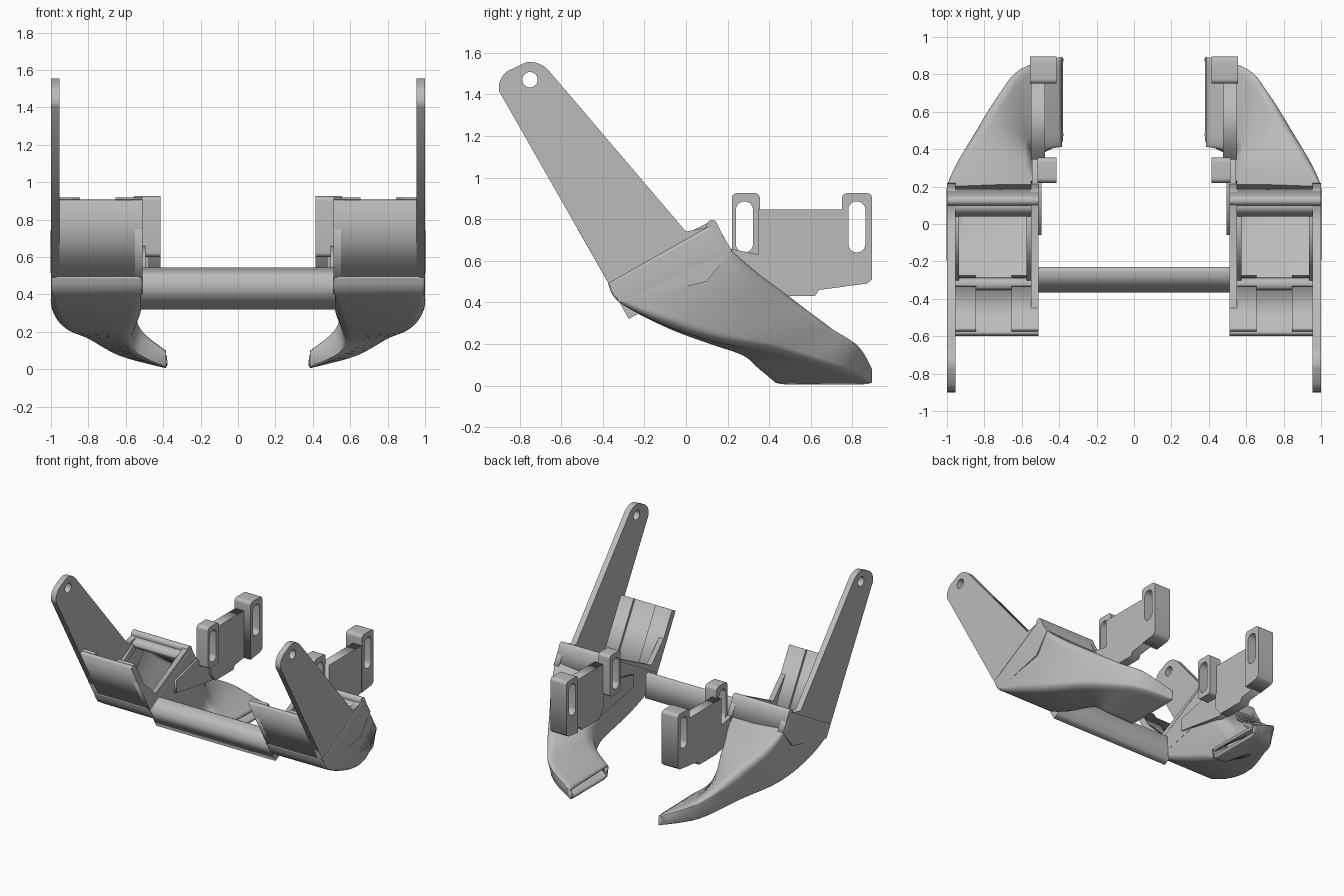
import bpy, bmesh, math
from mathutils import Vector, Matrix

cube = bpy.data.objects.get("Cube")
if cube:
    bpy.data.objects.remove(cube, do_unlink=True)

grey = bpy.data.materials.new("plain_grey")
grey.use_nodes = True
COLOUR = (0.5, 0.5, 0.5, 1)
grey.diffuse_color = COLOUR
grey.node_tree.nodes["Principled BSDF"].inputs["Base Color"].default_value = COLOUR


def finish(name, mesh, mirror=True):
    """Link a mesh, colour it and mirror it to the other side."""
    mesh.materials.clear()
    mesh.materials.append(grey)
    ob = bpy.data.objects.new(name, mesh)
    bpy.context.collection.objects.link(ob)
    if mirror:
        ob.modifiers.new("Mirror", 'MIRROR')
    return ob


def prism(name, outline, x0, x1, holes=(), mirror=True):
    """Extrude a side profile (y, z), with optional holes, from x0 to x1."""
    curve = bpy.data.curves.new(name, 'CURVE')
    curve.dimensions = '2D'
    curve.fill_mode = 'BOTH'
    curve.extrude = (x1 - x0) / 2
    for loop in (outline, *holes):
        spline = curve.splines.new('POLY')
        spline.points.add(len(loop) - 1)
        for point, (y, z) in zip(spline.points, loop):
            point.co = (y, z, 0, 1)
        spline.use_cyclic_u = True
    helper = bpy.data.objects.new(name + "_curve", curve)
    bpy.context.collection.objects.link(helper)
    deps = bpy.context.evaluated_depsgraph_get()
    mesh = bpy.data.meshes.new_from_object(helper.evaluated_get(deps))
    bpy.data.objects.remove(helper, do_unlink=True)
    # local x, y, z become world y, z, x
    mesh.transform(Matrix.Translation(((x0 + x1) / 2, 0, 0)) @
                   Matrix(((0, 0, 1, 0), (1, 0, 0, 0), (0, 1, 0, 0), (0, 0, 0, 1))))
    return finish(name, mesh, mirror)


def arc(cy, cz, r, start, end, n=12):
    return [(cy + r * math.cos(math.radians(start + (end - start) * i / n)),
             cz + r * math.sin(math.radians(start + (end - start) * i / n)))
            for i in range(n + 1)]


def rounded(y0, y1, z0, z1, r):
    return (arc(y1 - r, z1 - r, r, 0, 90, 6) + arc(y0 + r, z1 - r, r, 90, 180, 6) +
            arc(y0 + r, z0 + r, r, 180, 270, 6) + arc(y1 - r, z0 + r, r, 270, 360, 6))


# Long mounting arm with its screw hole
prism("mounting_arm",
      [(-0.32, 0.4), (-0.89, 1.4)] + arc(-0.8, 1.43, 0.1, 190, 125, 6) +
      arc(-0.75, 1.435, 0.12, 100, 38, 8) +
      [(0, 0.74), (0.1, 0.76), (0.14, 0.78), (0.22, 0.65), (0.1, 0.5)],
      0.955, 1.0, [arc(-0.75, 1.47, 0.037, 0, 345, 23)])


# Sloping front wall, with raised pads either side of a channel
def front_slab(name, x0, x1, near, far, drop):
    n = Vector((0.87, 0.49))
    low, high = Vector((-0.32, 0.4)), Vector((-0.6, 0.893 - drop))
    high.x += drop * 0.568
    prism(name, [tuple(p) for p in (low + n * near, high + n * near,
                                    high + n * far, low + n * far)], x0, x1)


front_slab("front_wall", 0.51, 1.0, 0, 0.03, 0)
front_slab("front_wall_inner_pad", 0.51, 0.655, 0.03, 0.05, 0)
front_slab("front_wall_outer_pad", 0.845, 0.96, 0.03, 0.05, 0)

# Low inner cheek of the socket
prism("inner_cheek", [(-0.32, 0.4), (-0.52, 0.75), (-0.49, 0.77), (-0.3, 0.58),
                      (0.1, 0.78), (0.15, 0.77), (0.23, 0.63), (0.1, 0.5)], 0.51, 0.55)

# Rounded lip behind the socket opening
prism("rear_lip", [(0.1, 0.74)] + arc(0.125, 0.77, 0.026, 190, 20, 8) +
      [(0.21, 0.65), (0.17, 0.63)], 0.51, 1.0)

# Tapering air duct: each row is the front-inner, front-outer,
# back-outer and back-inner corner, then the corner rounding
SECTIONS = [
    ((.51, -.375, .49), (1, -.375, .49), (1, .12, .77), (.51, .12, .77), .02),
    ((.51, -.32, .40), (1, -.32, .40), (1, .22, .65), (.51, .22, .63), .04),
    ((.52, -.10, .28), (1, -.10, .29), (.95, .36, .54), (.52, .30, .50), .14),
    ((.55, .10, .20), (.95, .16, .21), (.83, .55, .41), (.53, .36, .40), .18),
    ((.57, .25, .14), (.82, .45, .16), (.71, .73, .28), (.54, .39, .30), .18),
    ((.54, .34, .07), (.64, .76, .07), (.60, .84, .20), (.50, .40, .20), .14),
    ((.385, .43, .005), (.385, .895, .005), (.385, .895, .09), (.385, .41, .10), .14),
]


def catmull(a, b, c, d, t):
    return 0.5 * (2 * b + (c - a) * t + (2 * a - 5 * b + 4 * c - d) * t * t +
                  (3 * b - a - 3 * c + d) * t ** 3)


def air_duct():
    bm = bmesh.new()
    rings, last, steps = [], len(SECTIONS) - 1, 6
    for k in range(last * steps + 1):
        i = min(k // steps, last - 1)
        t = k / steps - i
        near = [SECTIONS[max(0, min(last, i + o))] for o in (-1, 0, 1, 2)]
        if i == 0:
            near[0] = near[1]
        corners = [catmull(*(Vector(s[c]) for s in near), t) for c in range(4)]
        r = near[1][4] * (1 - t) + near[2][4] * t
        ring = []
        for u, v in rounded(0, 1, 0, 1, r):
            low = corners[0].lerp(corners[1], u)
            high = corners[3].lerp(corners[2], u)
            ring.append(bm.verts.new(low.lerp(high, v)))
        rings.append(ring)
    for a, b in zip(rings, rings[1:]):
        for j in range(len(a)):
            n = (j + 1) % len(a)
            bm.faces.new((a[j], a[n], b[n], b[j]))
    bmesh.ops.recalc_face_normals(bm, faces=bm.faces)
    mesh = bpy.data.meshes.new("air_duct")
    bm.to_mesh(mesh)
    bm.free()
    ob = finish("air_duct", mesh, False)
    shell = ob.modifiers.new("Shell", 'SOLIDIFY')
    shell.thickness = 0.022
    shell.offset = -1
    ob.modifiers.new("Mirror", 'MIRROR')
    bpy.ops.object.select_all(action='DESELECT')
    ob.select_set(True)
    bpy.context.view_layer.objects.active = ob
    bpy.ops.object.shade_smooth_by_angle(angle=math.radians(35))


air_duct()

# Frame round the socket opening
for label, y, z in (("front", -0.34, 0.515), ("back", 0.075, 0.745)):
    prism("opening_frame_" + label, [(y - .035, z - .02), (y + .035, z + .02),
                                     (y + .055, z - .015), (y - .015, z - .055)], 0.53, 0.97)
for label, x in (("inner", 0.545), ("outer", 0.935)):
    prism("opening_frame_" + label, [(-0.37, 0.49), (0.11, 0.76), (0.13, 0.72),
                                     (-0.35, 0.45)], x, x + 0.03)

# Slotted bracket posts, joining plate and the tab to the duct
prism("front_post", rounded(0.22, 0.355, 0.6, 0.925, 0.025), 0.415, 0.515,
      [rounded(0.24, 0.322, 0.64, 0.885, 0.04)])
prism("rear_post", [(0.75, 0.475), (0.87, 0.49), (0.895, 0.51)] +
      arc(0.87, 0.9, 0.025, 0, 90, 6) + arc(0.775, 0.9, 0.025, 90, 180, 6),
      0.415, 0.555, [rounded(0.78, 0.862, 0.64, 0.885, 0.04)])
prism("bracket_plate", [(0.345, 0.845), (0.76, 0.845), (0.76, 0.475), (0.64, 0.46),
                        (0.62, 0.43), (0.4, 0.43), (0.345, 0.5)], 0.475, 0.55)
prism("bracket_tab", [(-0.06, 0.5), (-0.06, 0.6), (0.2, 0.66), (0.35, 0.63),
                      (0.41, 0.55), (0.41, 0.43), (0.25, 0.45)], 0.495, 0.545)

# Bar joining both sides
prism("cross_bar", [(-0.365, 0.48), (-0.275, 0.32), (-0.23, 0.345),
                    (-0.23, 0.53), (-0.255, 0.543)], -0.52, 0.52, mirror=False)
